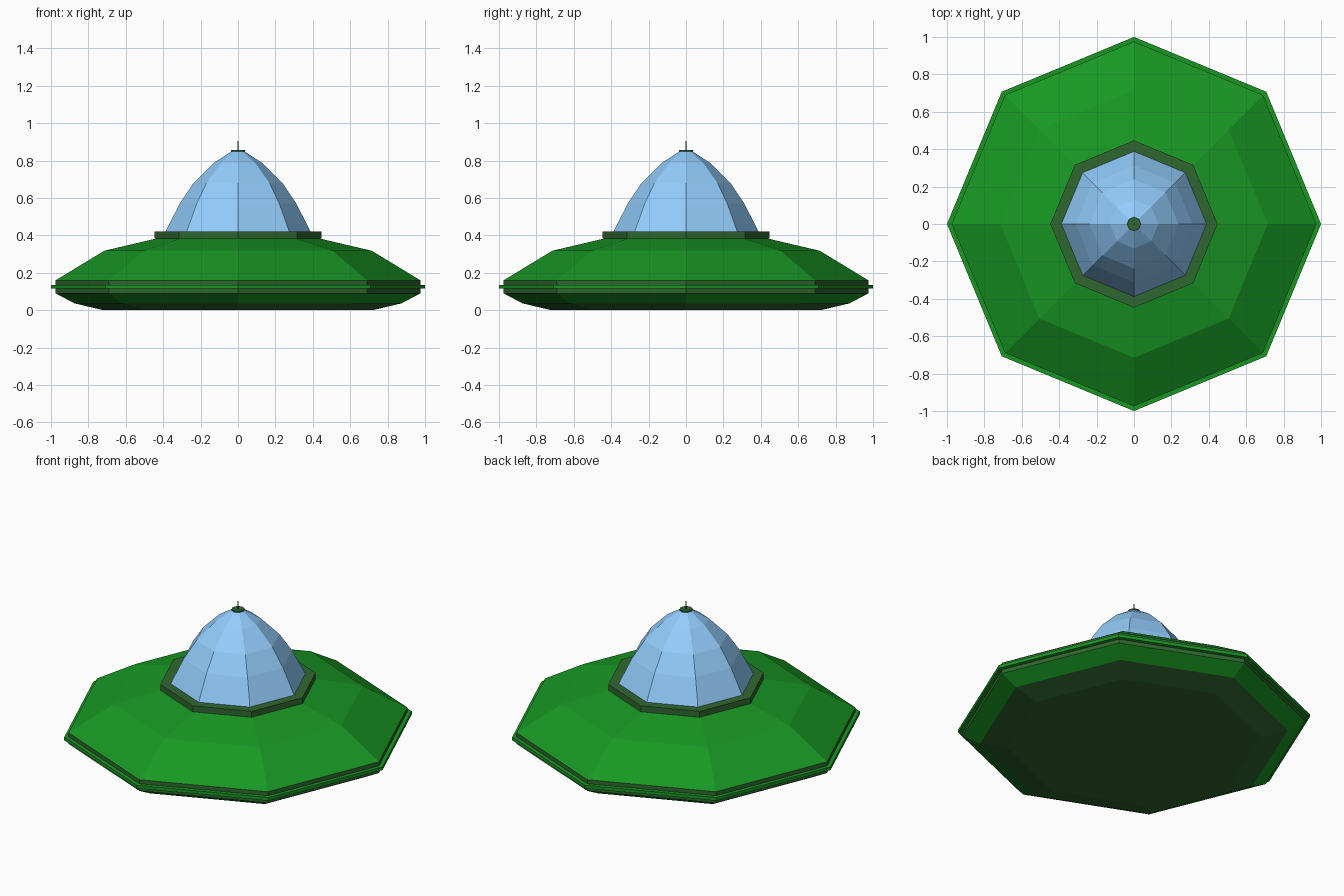
import bpy, bmesh
from math import cos, sin, pi

if "Cube" in bpy.data.objects:
    bpy.data.objects.remove(bpy.data.objects["Cube"])

SIDES = 8


def material(name, rgb):
    m = bpy.data.materials.new(name)
    m.diffuse_color = (*rgb, 1)
    m.use_nodes = True
    m.node_tree.nodes["Principled BSDF"].inputs["Base Color"].default_value = m.diffuse_color
    return m


green = material("hull_green", (0.009, 0.31, 0.017))
olive = material("trim_olive", (0.030, 0.135, 0.028))
blue = material("dome_blue", (0.29, 0.61, 0.98))


def lathe(name, profile, mat, closed=False, cap_start=True, cap_end=True):
    """Spin a (radius, z) profile, listed bottom to top, into a faceted solid."""
    bm = bmesh.new()
    rings = [[bm.verts.new((r * cos(2 * pi * i / SIDES), r * sin(2 * pi * i / SIDES), z))
              for i in range(SIDES)] for r, z in profile]
    pairs = list(zip(rings, rings[1:]))
    if closed:
        pairs.append((rings[-1], rings[0]))
    for a, b in pairs:
        for i in range(SIDES):
            j = (i + 1) % SIDES
            bm.faces.new((a[i], a[j], b[j], b[i]))
    if not closed:
        if cap_start:
            bm.faces.new(rings[0][::-1])
        if cap_end:
            bm.faces.new(rings[-1])
    bmesh.ops.recalc_face_normals(bm, faces=bm.faces)
    me = bpy.data.meshes.new(name)
    bm.to_mesh(me)
    bm.free()
    me.materials.append(mat)
    ob = bpy.data.objects.new(name, me)
    bpy.context.collection.objects.link(ob)
    return ob


# Saucer body: underside, lower skirt, rim trim, upper hull
hull = lathe("saucer_hull", [(0.72, 0), (0.875, 0.037), (0.975, 0.09), (0.975, 0.115),
                             (0.975, 0.135), (0.975, 0.16), (0.715, 0.318), (0.43, 0.385)], green)
hull.data.materials.append(olive)
for p in hull.data.polygons:
    z, n = p.center.z, p.normal
    if z < 0.03 or abs(n.z) < 0.01:      # underside and rim strips
        p.material_index = 1

# Thin ring standing proud of the rim
lathe("rim_ring", [(0.96, 0.115), (1.0, 0.115), (1.0, 0.135), (0.96, 0.135)], green, closed=True)

# Dome collar, glass dome and top fitting
lathe("dome_collar", [(0.447, 0.383), (0.447, 0.42)], olive)
lathe("glass_dome", [(0.388, 0.42), (0.312, 0.57), (0.238, 0.68), (0.13, 0.787), (0.03, 0.852)], blue)
lathe("dome_cap", [(0.037, 0.849), (0.037, 0.857)], olive)
lathe("antenna", [(0.003, 0.855), (0.003, 0.905)], olive)
